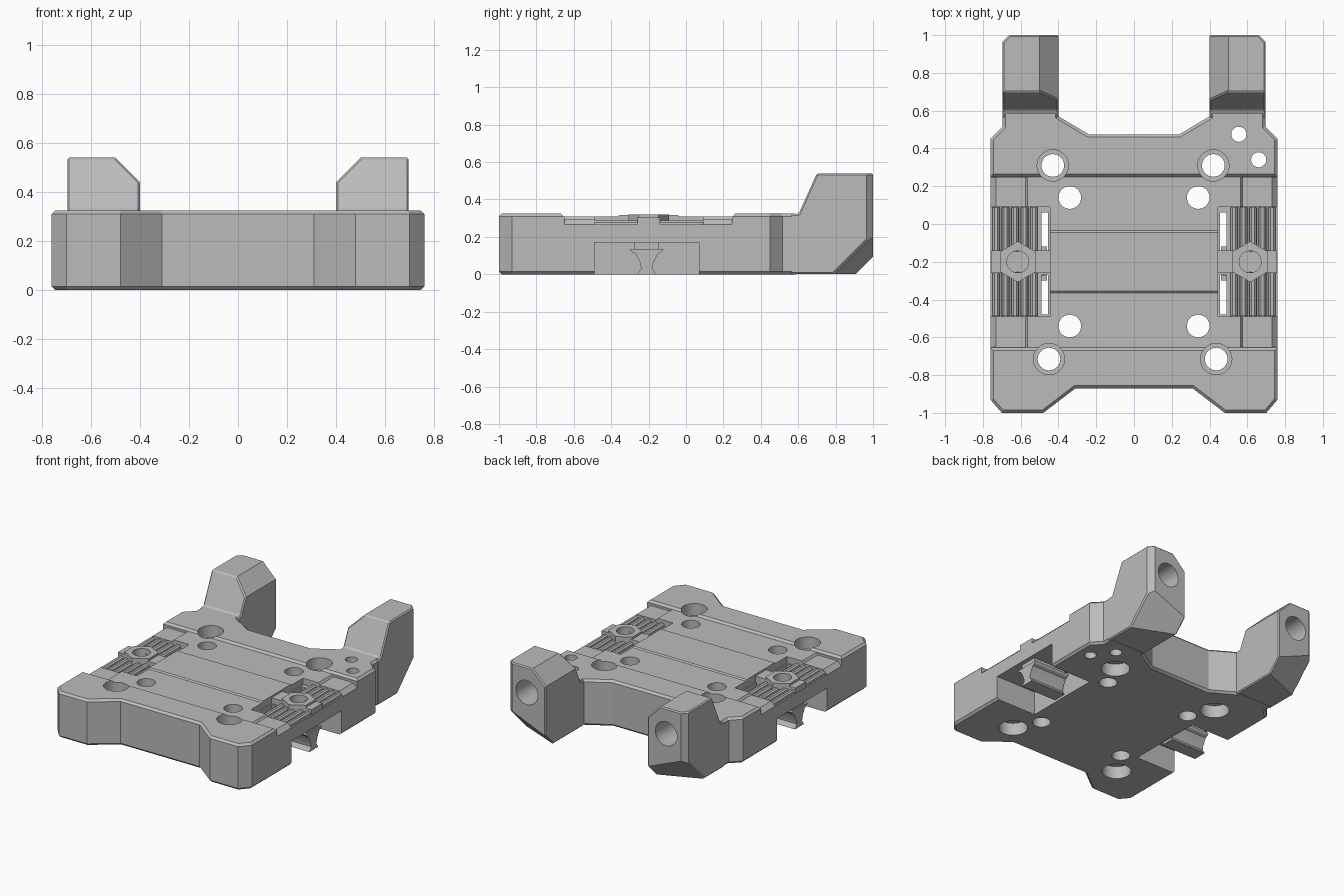
import bpy, bmesh
from math import cos, sin, pi
from mathutils import Vector

cube = bpy.data.objects.get("Cube")
if cube:
    bpy.data.objects.remove(cube, do_unlink=True)

grey = bpy.data.materials.new("plain grey")
grey.use_nodes = True
COLOUR = (0.5, 0.5, 0.5, 1)
grey.diffuse_color = COLOUR
grey.node_tree.nodes["Principled BSDF"].inputs["Base Color"].default_value = COLOUR


def finish(name, bm):
    bmesh.ops.recalc_face_normals(bm, faces=bm.faces[:])
    mesh = bpy.data.meshes.new(name)
    bm.to_mesh(mesh)
    bm.free()
    mesh.materials.append(grey)
    ob = bpy.data.objects.new(name, mesh)
    bpy.context.collection.objects.link(ob)
    return ob


def prism_mesh(points, axis, a, b):
    """Extrude a flat profile along one axis from a to b."""
    place = {"x": lambda u, v, t: (t, u, v),
             "y": lambda u, v, t: (u, t, v),
             "z": lambda u, v, t: (u, v, t)}[axis]
    bm = bmesh.new()
    ends = [[bm.verts.new(place(u, v, t)) for u, v in points] for t in (a, b)]
    for ring in ends:
        bm.faces.new(ring)
    n = len(points)
    for i in range(n):
        j = (i + 1) % n
        bm.faces.new((ends[0][i], ends[0][j], ends[1][j], ends[1][i]))
    return bm


def prism(name, points, axis, a, b):
    return finish(name, prism_mesh(points, axis, a, b))


def box(name, x0, x1, y0, y1, z0, z1):
    return prism(name, [(x0, y0), (x1, y0), (x1, y1), (x0, y1)], "z", z0, z1)


def round_points(u, v, r, sides=32, turn=0.0):
    return [(u + r * cos(2 * pi * i / sides + turn),
             v + r * sin(2 * pi * i / sides + turn)) for i in range(sides)]


def apply_modifier(ob, mod):
    bpy.context.view_layer.objects.active = ob
    bpy.ops.object.modifier_apply(modifier=mod.name)


def bevel(ob, width, limit):
    mod = ob.modifiers.new("bevel", "BEVEL")
    mod.width = width
    mod.segments = 1
    mod.limit_method = "ANGLE"
    mod.angle_limit = limit
    apply_modifier(ob, mod)


def combine(ob, tool, operation="DIFFERENCE"):
    mod = ob.modifiers.new("cut", "BOOLEAN")
    mod.object = tool
    mod.operation = operation
    mod.solver = "EXACT"
    apply_modifier(ob, mod)
    bpy.data.objects.remove(tool, do_unlink=True)


# Main plate, outlined on one side and mirrored
half = [(0.31, -0.87), (0.48, -1.0), (0.70, -1.0), (0.76, -0.93), (0.76, 0.45),
        (0.695, 0.515), (0.695, 0.60), (0.40, 0.60), (0.40, 0.57), (0.24, 0.475)]
outline = half + [(-x, y) for x, y in reversed(half)]
body = prism("base_plate", outline, "z", 0, 0.325)
bevel(body, 0.015, 1.05)

# Raised rear arms with chamfered ends
arm_side = [(0.56, 0.001), (1.0, 0.001), (1.0, 0.54), (0.70, 0.54), (0.603, 0.325), (0.56, 0.32)]
for s in (1, -1):
    bm = prism_mesh(arm_side, "x", s * 0.399, s * 0.696)
    low = Vector((s * 0.69, 0.79, 0))
    slope = (Vector((s * 0.69, 1, 0.21)) - low).cross(Vector((s * 0.40, 0.91, 0)) - low)
    if slope.z > 0:
        slope.negate()
    for co, no in ((low, slope),
                   (Vector((s * 0.40, 1, 0.44)), Vector((-s, 0, 1))),
                   (Vector((s * 0.695, 0.965, 0)), Vector((s, 1, 0)))):
        cut = bmesh.ops.bisect_plane(bm, geom=bm.verts[:] + bm.edges[:] + bm.faces[:],
                                     plane_co=co, plane_no=no, clear_outer=True)
        edges = [e for e in cut["geom_cut"] if isinstance(e, bmesh.types.BMEdge)]
        bmesh.ops.holes_fill(bm, edges=edges)
    arm = finish("arm", bm)
    bevel(arm, 0.008, 0.9)
    combine(body, arm, "UNION")
    combine(body, prism("arm_bore", round_points(s * 0.545, 0.36, 0.085), "y", 0.75, 1.1))

# Shallow stepped bed across the top
bed = [(-0.67, 0.4), (-0.67, 0.326), (-0.655, 0.31), (-0.365, 0.31), (-0.355, 0.318),
       (-0.045, 0.318), (-0.035, 0.31), (0.25, 0.31), (0.265, 0.326), (0.265, 0.4)]
combine(body, prism("bed_cutter", bed, "x", -0.9, 0.9))

for s in (1, -1):
    # Lowered pads at both ends of each ribbed grip
    pad = [(s * x, z) for x, z in ((0.565, 0.4), (0.565, 0.31), (0.575, 0.295),
                                   (0.73, 0.295), (0.80, 0.225), (0.80, 0.4))]
    for y0, y1 in ((0.05, 0.245), (-0.65, -0.45)):
        combine(body, prism("pad_cutter", pad, "y", y0, y1))
    # Grip floor, side pocket and open slots
    combine(body, box("grip_cutter", s * 0.445, s * 0.9, -0.49, 0.09, 0.265, 0.5))
    combine(body, box("pocket_cutter", s * 0.44, s * 0.9, -0.49, 0.07, -0.1, 0.17))
    for y0, y1 in ((-0.48, -0.27), (-0.14, 0.06)):
        combine(body, box("slot_cutter", s * 0.455, s * 0.49, y0, y1, 0.1, 0.4))

# Plain through holes
for x in (-0.34, 0.34):
    for y in (0.14, -0.54):
        combine(body, prism("hole", round_points(x, y, 0.06), "z", -0.1, 0.5))
for x, y in ((0.555, 0.475), (0.66, 0.34)):
    combine(body, prism("small_hole", round_points(x, y, 0.04), "z", -0.1, 0.5))

# Counterbored mounting holes
for x, y in ((-0.43, 0.31), (0.42, 0.31), (-0.45, -0.715), (0.435, -0.715)):
    for r, z0, z1 in ((0.06, -0.1, 0.5), (0.083, 0.24, 0.5), (0.095, -0.1, 0.09)):
        combine(body, prism("bore", round_points(x, y, r), "z", z0, z1))

# Clip: hourglass foot, narrow neck, bridge and hexagonal socket
foot = [(-0.30, 0.135), (-0.29, 0.12), (-0.27, 0.11), (-0.245, 0.06), (-0.24, 0.03), (-0.26, 0.0)]
foot += [(-0.42 - y, z) for y, z in reversed(foot)]
rib = [(-0.021, 0.26), (-0.018, 0.278), (-0.008, 0.288), (0.008, 0.288), (0.018, 0.278), (0.021, 0.26)]
parts = [body]
for s, side in ((1, "left"), (-1, "right")):
    parts.append(prism(side + "_clip_foot", foot, "x", s * 0.46, s * 0.74))
    parts.append(box(side + "_clip_neck", s * 0.47, s * 0.73, -0.275, -0.145, 0.13, 0.18))
    bridge = box(side + "_clip_bridge", s * 0.442, s * 0.758, -0.26, -0.14, 0.175, 0.305)
    hexagon = prism("hexagon", round_points(s * 0.615, -0.20, 0.108, 6, pi / 2), "z", 0.2, 0.32)
    combine(bridge, hexagon, "UNION")
    combine(bridge, prism("socket", round_points(s * 0.615, -0.20, 0.058), "z", 0.24, 0.5))
    parts.append(bridge)
    # Ribs running along each grip
    for label, y0, y1 in (("front", -0.488, -0.255), ("rear", -0.145, 0.088)):
        for i in range(5):
            x = 0.53 + 0.05 * i
            parts.append(prism(f"{side}_{label}_rib_{i + 1}",
                               [(s * x + u, z) for u, z in rib], "y", y0, y1))

# Smooth the bores while keeping the machined edges crisp
bpy.ops.object.select_all(action="DESELECT")
for ob in parts:
    ob.select_set(True)
bpy.context.view_layer.objects.active = body
bpy.ops.object.shade_smooth_by_angle(angle=0.4)
